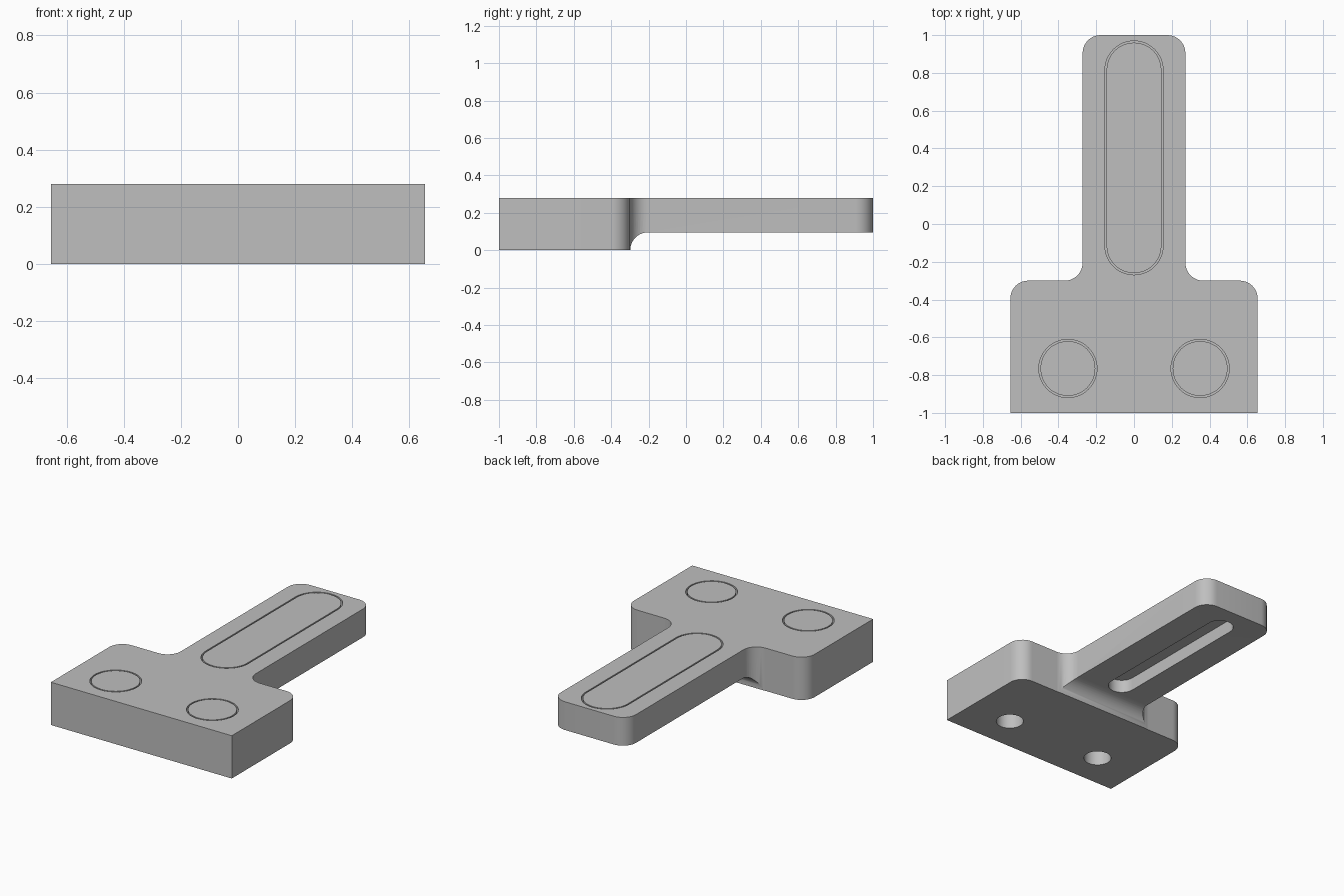
import bpy, bmesh, math
from mathutils import Vector, Matrix

if "Cube" in bpy.data.objects:
    bpy.data.objects.remove(bpy.data.objects["Cube"], do_unlink=True)

TOP, FLOOR, ARM_Z = 0.28, 0.18, 0.095   # top face, counterbore floor, arm underside

grey = bpy.data.materials.new("plain grey")
grey.use_nodes = True
grey.diffuse_color = (0.52, 0.52, 0.52, 1)
grey.node_tree.nodes["Principled BSDF"].inputs["Base Color"].default_value = (0.52, 0.52, 0.52, 1)


def rounded(corners, steps=10):
    """Outline from (x, y, radius) corners, right angles rounded by arcs."""
    points = []
    for i, (x, y, r) in enumerate(corners):
        p = Vector((x, y))
        if r == 0:
            points.append(p)
            continue
        a = (Vector(corners[i - 1][:2]) - p).normalized() * r
        b = (Vector(corners[(i + 1) % len(corners)][:2]) - p).normalized() * r
        for k in range(steps + 1):
            t = k / steps * math.pi / 2
            points.append(p + a * (1 - math.sin(t)) + b * (1 - math.cos(t)))
    return points


def capsule(x, y0, y1, r, steps=24):
    """Slot outline along y; a circle when both ends match."""
    points = []
    for y, start in ((y1, 0), (y0, math.pi)):
        for k in range(steps + 1):
            t = start + math.pi * k / steps
            points.append(Vector((x + r * math.cos(t), y + r * math.sin(t))))
    return points


def prism(name, outline, z0, z1, matrix=None):
    bm = bmesh.new()
    face = bm.faces.new([bm.verts.new((p.x, p.y, z0)) for p in outline])
    made = bmesh.ops.extrude_face_region(bm, geom=[face])["geom"]
    top = [v for v in made if isinstance(v, bmesh.types.BMVert)]
    bmesh.ops.translate(bm, verts=top, vec=(0, 0, z1 - z0))
    bmesh.ops.remove_doubles(bm, verts=bm.verts, dist=1e-5)
    if matrix:
        bm.transform(matrix)
    bmesh.ops.recalc_face_normals(bm, faces=bm.faces)
    mesh = bpy.data.meshes.new(name)
    bm.to_mesh(mesh)
    bm.free()
    mesh.materials.append(grey)
    obj = bpy.data.objects.new(name, mesh)
    bpy.context.collection.objects.link(obj)
    return obj


def activate(obj):
    bpy.ops.object.select_all(action='DESELECT')
    obj.select_set(True)
    bpy.context.view_layer.objects.active = obj


def cut(body, cutter):
    mod = body.modifiers.new("cut", 'BOOLEAN')
    mod.operation, mod.solver, mod.object = 'DIFFERENCE', 'EXACT', cutter
    activate(body)
    bpy.ops.object.modifier_apply(modifier=mod.name)
    bpy.data.objects.remove(cutter, do_unlink=True)


def smooth(obj):
    activate(obj)
    bpy.ops.object.shade_smooth_by_angle(angle=math.radians(30))


# T-shaped body: wide base and long arm with rounded corners
half = [(0.655, -1, 0), (0.655, -0.3, 0.095), (0.272, -0.3, 0.095), (0.272, 1, 0.095)]
body = prism("bracket_body", rounded(half + [(-x, y, r) for x, y, r in reversed(half)]), 0, TOP)

# Relief under the arm, with a concave fillet where it meets the base
relief = rounded([(-0.298, -0.2, 0), (1.2, -0.2, 0), (1.2, ARM_Z, 0), (-0.298, ARM_Z, 0.094)])
yz_to_world = Matrix(((0, 0, 1, 0), (1, 0, 0, 0), (0, 1, 0, 0), (0, 0, 0, 1)))
cut(body, prism("relief_cutter", relief, -1, 1, yz_to_world))

# Stepped slot and bolt holes, each closed by a flush insert with a thin gap
openings = [("slot_insert", 0, -0.115, 0.815),
            ("left_hole_insert", 0.35, -0.765, -0.765),
            ("right_hole_insert", -0.35, -0.765, -0.765)]
for name, x, y0, y1 in openings:
    cut(body, prism("bore_cutter", capsule(x, y0, y1, 0.154), FLOOR, TOP + 0.1))
    cut(body, prism("through_cutter", capsule(x, y0, y1, 0.083), -0.1, FLOOR + 0.05))
    smooth(prism(name, capsule(x, y0, y1, 0.145), FLOOR, TOP))
smooth(body)
